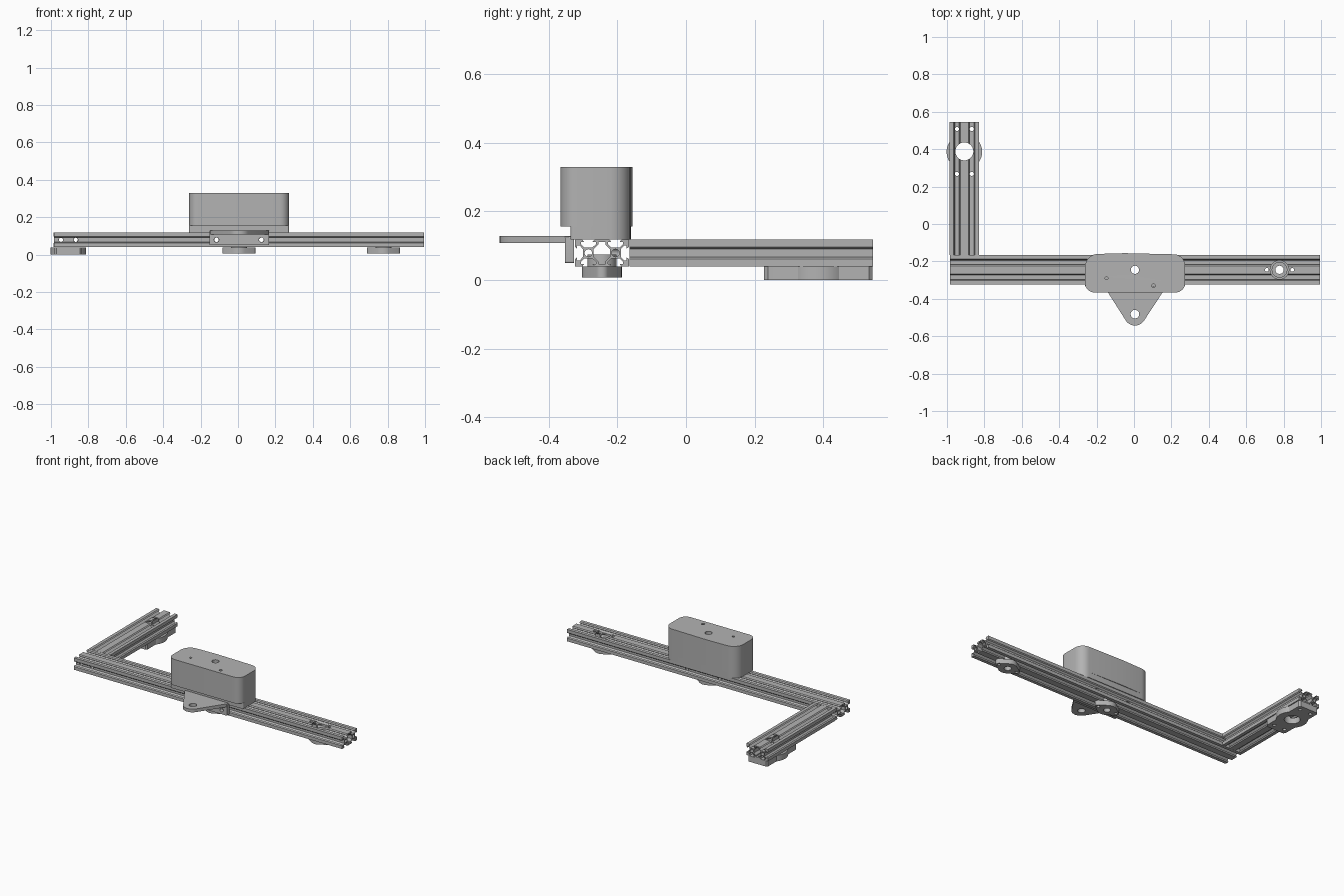
import bpy, bmesh
from math import cos, sin, radians, pi
from mathutils import Matrix, Vector
from mathutils.geometry import convex_hull_2d

if "Cube" in bpy.data.objects:
    bpy.data.objects.remove(bpy.data.objects["Cube"])

metal = bpy.data.materials.new("grey_metal")
GREY = (0.45, 0.45, 0.45, 1)
metal.use_nodes = True
metal.diffuse_color = GREY
metal.node_tree.nodes["Principled BSDF"].inputs["Base Color"].default_value = GREY

ALONG_Y = Matrix.Rotation(pi / 2, 4, "X")
ALONG_X = Matrix.Rotation(pi / 2, 4, "Z") @ ALONG_Y


def circle(x, y, r, n=32):
    return [(x + r * cos(2 * pi * i / n), y + r * sin(2 * pi * i / n)) for i in range(n)]


def hull(*circles):
    """Rounded outline wrapped around several circles."""
    pts = [p for c in circles for p in circle(*c)]
    return [pts[i] for i in convex_hull_2d([Vector(p) for p in pts])]


def mirrored(quarter):
    """Closed loop from one quarter, mirrored in both axes."""
    half = quarter + [(-u, v) for u, v in reversed(quarter)]
    return half + [(-u, -v) for u, v in half]


def slab(name, loops, depth, centre, turn=Matrix()):
    """Extruded flat profile; loops after the first are holes."""
    curve = bpy.data.curves.new(name, "CURVE")
    curve.dimensions = "2D"
    curve.fill_mode = "BOTH"
    curve.extrude = depth / 2
    for loop in loops:
        spline = curve.splines.new("POLY")
        spline.points.add(len(loop) - 1)
        for point, (x, y) in zip(spline.points, loop):
            point.co = (x, y, 0, 1)
        spline.use_cyclic_u = True
    temp = bpy.data.objects.new(name + "_profile", curve)
    bpy.context.collection.objects.link(temp)
    bpy.context.view_layer.update()
    deps = bpy.context.evaluated_depsgraph_get()
    mesh = bpy.data.meshes.new_from_object(temp.evaluated_get(deps))
    bpy.data.objects.remove(temp)
    mesh.name = name
    bm = bmesh.new()
    bm.from_mesh(mesh)
    bmesh.ops.remove_doubles(bm, verts=bm.verts, dist=1e-5)
    bmesh.ops.recalc_face_normals(bm, faces=bm.faces)
    bm.transform(Matrix.Translation(centre) @ turn)
    bm.to_mesh(mesh)
    bm.free()
    mesh.materials.clear()
    mesh.materials.append(metal)
    obj = bpy.data.objects.new(name, mesh)
    bpy.context.collection.objects.link(obj)
    return obj


def plate(name, loops, z0, z1):
    return slab(name, loops, z1 - z0, (0, 0, (z0 + z1) / 2))


def drill(obj, cutters):
    for cutter in cutters:
        mod = obj.modifiers.new("hole", "BOOLEAN")
        mod.operation = "DIFFERENCE"
        mod.solver = "EXACT"
        mod.object = cutter
    bpy.context.view_layer.update()
    deps = bpy.context.evaluated_depsgraph_get()
    mesh = bpy.data.meshes.new_from_object(obj.evaluated_get(deps))
    obj.modifiers.clear()
    obj.data = mesh
    for cutter in cutters:
        bpy.data.objects.remove(cutter)


def vertical_bit(x, y, r):
    return slab("bit", [circle(x, y, r)], 0.3, (0, 0, 0.08))


def cross_bit(x, r):
    return slab("bit", [circle(x, MID_Z, r)], 0.4, (0, RAIL_Y, 0), ALONG_Y)


# Double-slot rail section, in millimetres
MM = 0.158 / 40
OUTER = [(13.9, 2.8), (16.4, 5.5), (18.2, 5.5), (18.2, 3.1), (20, 4.6), (20, 10),
         (14.6, 10), (13.1, 8.2), (15.5, 8.2), (15.5, 6.4), (12.8, 3.9),
         (7.2, 3.9), (4.5, 6.4), (4.5, 8.2), (6.9, 8.2), (5.4, 10)]
CAVITY = [(6.1, 2.8), (2.7, 6.2), (2.7, 8.2)]


def scaled(loop):
    return [(u * MM, v * MM) for u, v in loop]


SECTION = [scaled(mirrored(OUTER)), scaled(mirrored(CAVITY))]
SECTION += [scaled(circle(s * 10, 0, 2.8, 20)) for s in (-1, 1)]

MID_X, RAIL_Y, MID_Z = 0.005, -0.245, 0.079
ARM_X, HUB_Y = -0.907, 0.388
BEARINGS = {"centre": MID_X, "left": 0.778}

# Long rail with bearing bores and cross holes
rail = slab("long_rail", SECTION, 1.98, (MID_X, RAIL_Y, MID_Z), ALONG_X)
bits = [cross_bit(x, 0.012) for x in (ARM_X - 0.0395, ARM_X + 0.0395, -0.115, 0.125)]
for x in BEARINGS.values():
    bits += [vertical_bit(x, RAIL_Y, 0.05)]
    bits += [vertical_bit(x + s * 0.068, RAIL_Y, 0.01) for s in (-1, 1)]
drill(rail, bits)

# Side arm and its mounting holes
corners = [(ARM_X + s * 0.0395, HUB_Y + t * 0.12) for s in (-1, 1) for t in (-1, 1)]
arm = slab("side_arm", SECTION, 0.71, (ARM_X, 0.19, MID_Z), ALONG_Y)
drill(arm, [vertical_bit(ARM_X, HUB_Y, 0.048)] +
      [vertical_bit(x, y, 0.011) for x, y in corners])

# Foot under the arm: block with a round bulge
bulge = [(0.095 * cos(radians(a)), 0.095 * sin(radians(a))) for a in range(3, 40, 4)]
block = mirrored(bulge + [(0.073, 0.085), (0.073, 0.147), (0.063, 0.158)])
plate("arm_foot", [[(ARM_X + x, HUB_Y - 0.002 + y) for x, y in block],
                   circle(ARM_X, HUB_Y, 0.048)] +
      [circle(x, y, 0.011) for x, y in corners], 0, 0.039)

# Flange bearings under the long rail
for side, x in BEARINGS.items():
    ears = [(x + s * 0.068, RAIL_Y) for s in (-1, 1)]
    bore = circle(x, RAIL_Y, 0.022)
    plate(side + "_bearing_flange",
          [hull((x, RAIL_Y, 0.058), *[(ex, ey, 0.02) for ex, ey in ears]), bore] +
          [circle(ex, ey, 0.01, 20) for ex, ey in ears], 0.007, 0.039)
    plate(side + "_bearing_hub", [circle(x, RAIL_Y, 0.042), bore], 0.039, 0.075)

# Rounded housing, its base stepped back at the front
holes = [circle(MID_X, RAIL_Y, 0.022), circle(-0.147, -0.29, 0.008)]
back = [(-0.192, -0.23, 0.07), (0.213, -0.222, 0.06)]
plate("housing_base", [hull(*back, (-0.252, -0.327, 0.01), (0.263, -0.327, 0.01))] + holes,
      0.118, 0.156)
plate("housing", [hull(*back, (-0.212, -0.316, 0.05), (0.223, -0.316, 0.05),
                       (-0.05, -0.2, 0.044))] + holes + [circle(0.104, -0.33, 0.01)],
      0.156, 0.33)

# Front bracket: tapered lug on an upright flange
plate("bracket_lug", [hull((MID_X, -0.485, 0.058), (-0.143, -0.345, 0.008),
                           (0.157, -0.345, 0.008)), circle(MID_X, -0.482, 0.023)],
      0.108, 0.129)
slab("bracket_flange", [hull((-0.147, 0.055, 0.005), (0.161, 0.055, 0.005),
                             (-0.147, 0.122, 0.005), (0.161, 0.122, 0.005)),
                        circle(-0.115, MID_Z, 0.013), circle(0.125, MID_Z, 0.013)],
     0.025, (0, -0.3395, 0), ALONG_Y)

# Smooth round surfaces, crisp edges
bpy.ops.object.select_all(action="DESELECT")
for obj in bpy.context.collection.objects:
    if obj.type == "MESH" and metal.name in obj.data.materials:
        obj.select_set(True)
        bpy.context.view_layer.objects.active = obj
bpy.ops.object.shade_smooth_by_angle(angle=radians(25))
